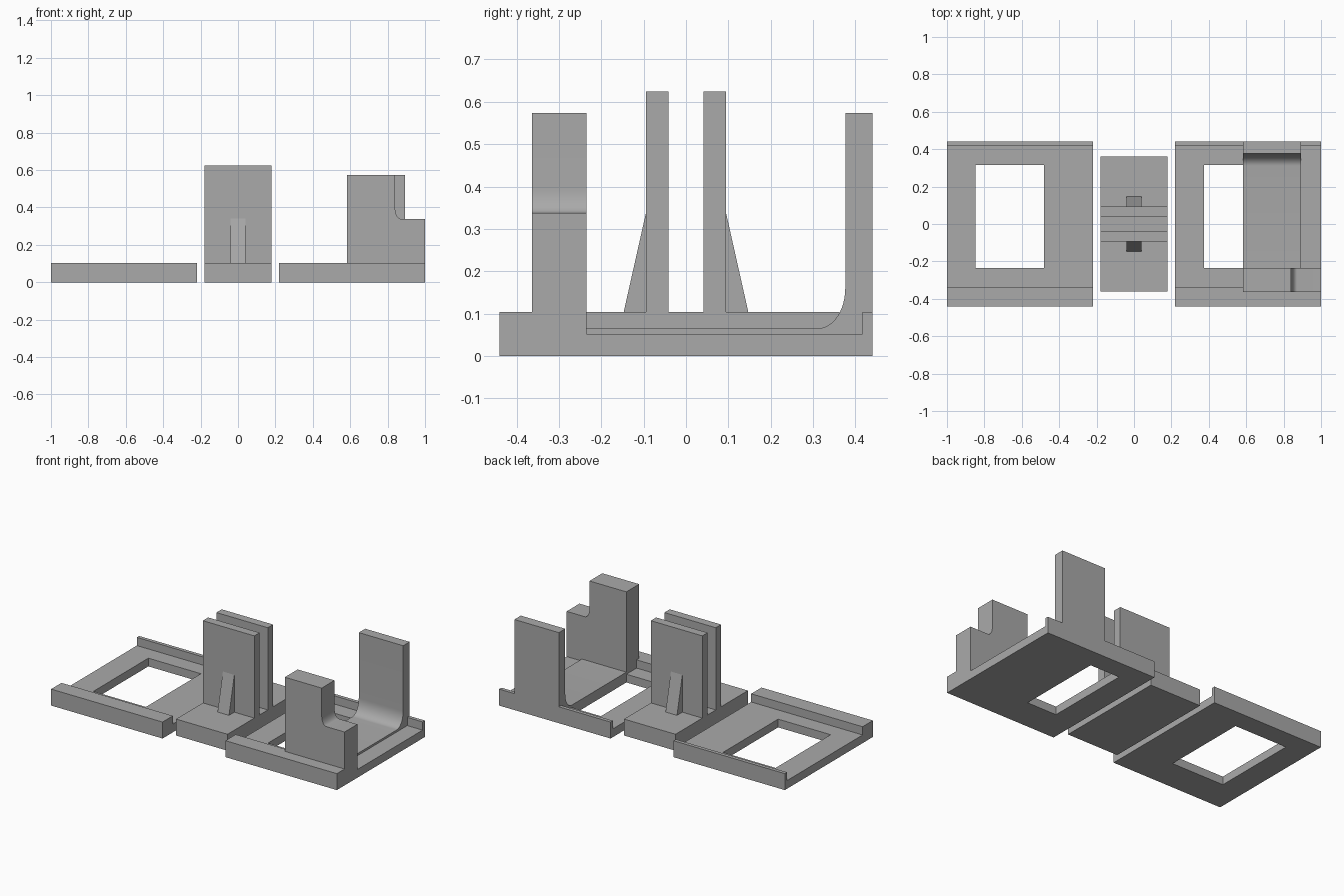
import bpy, bmesh, math
from mathutils import Vector

if "Cube" in bpy.data.objects:
    bpy.data.objects.remove(bpy.data.objects["Cube"])

grey = bpy.data.materials.new("plain grey")
grey.use_nodes = True
colour = (0.4, 0.4, 0.4, 1)
grey.diffuse_color = colour
grey.node_tree.nodes["Principled BSDF"].inputs["Base Color"].default_value = colour


def extrude(name, profile, axis, start, end):
    """Extrude a closed profile along x (profile is y, z) or y (profile is x, z)."""
    bm = bmesh.new()
    place = (lambda a, b: (start, a, b)) if axis == "x" else (lambda a, b: (a, start, b))
    face = bm.faces.new([bm.verts.new(place(a, b)) for a, b in profile])
    out = bmesh.ops.extrude_face_region(bm, geom=[face])
    step = Vector((end - start, 0, 0)) if axis == "x" else Vector((0, end - start, 0))
    bmesh.ops.translate(bm, vec=step, verts=[v for v in out["geom"] if isinstance(v, bmesh.types.BMVert)])
    bmesh.ops.recalc_face_normals(bm, faces=bm.faces)
    mesh = bpy.data.meshes.new(name)
    bm.to_mesh(mesh)
    bm.free()
    mesh.materials.append(grey)
    obj = bpy.data.objects.new(name, mesh)
    bpy.context.collection.objects.link(obj)
    return obj


def box(name, x0, x1, y0, y1, z0, z1):
    return extrude(name, [(y0, z0), (y1, z0), (y1, z1), (y0, z1)], "x", x0, x1)


def arc(ca, cb, ra, rb, start, end, steps=12):
    """Points on an elliptical arc, angles in degrees."""
    angles = [math.radians(start + (end - start) * i / steps) for i in range(steps + 1)]
    return [(ca + ra * math.cos(t), cb + rb * math.sin(t)) for t in angles]


def smooth(obj):
    bpy.ops.object.select_all(action="DESELECT")
    obj.select_set(True)
    bpy.context.view_layer.objects.active = obj
    bpy.ops.object.shade_smooth_by_angle(angle=math.radians(30))


FLOOR, RIM, FRONT, BACK = 0.052, 0.104, -0.44, 0.44

# Two channel plates with front and back rails, each with a window
tray = [(FRONT, 0), (BACK, 0), (BACK, RIM), (0.417, RIM), (0.417, FLOOR),
        (-0.337, FLOOR), (-0.337, RIM), (FRONT, RIM)]
for name, x0, x1, hole0, hole1 in (("right_plate", -1, -0.22, -0.848, -0.48),
                                   ("left_plate", 0.22, 1, 0.375, 0.582)):
    plate = extrude(name, tray, "x", x0, x1)
    cutter = box(name + "_window_cutter", hole0, hole1, -0.235, 0.315, -0.1, 0.2)
    cutter.hide_render = True
    cutter.hide_set(True)
    cut = plate.modifiers.new("window", "BOOLEAN")
    cut.operation = "DIFFERENCE"
    cut.solver = "EXACT"
    cut.object = cutter
    # Apply the cut and drop the helper
    bpy.context.view_layer.update()
    graph = bpy.context.evaluated_depsgraph_get()
    result = bpy.data.meshes.new_from_object(plate.evaluated_get(graph))
    plate.modifiers.clear()
    plate.data = result
    bpy.data.objects.remove(cutter)

# Centre stand: base, two upright panels, two wedge ribs
box("centre_base", -0.18, 0.18, -0.362, 0.362, 0, RIM)
for side, name in ((-1, "front"), (1, "back")):
    inner, outer = sorted((side * 0.041, side * 0.094))
    box(name + "_panel", -0.18, 0.18, inner, outer, RIM, 0.624)
    rib = [(side * 0.094, RIM), (side * 0.147, RIM), (side * 0.094, 0.34)]
    extrude(name + "_rib", rib, "x", -0.04, 0.04)

# Stepped block at the front of the left plate
step = [(0.582, FLOOR), (1, FLOOR), (1, 0.338)]
step += arc(0.872, 0.398, 0.032, 0.06, 270, 180)
step += [(0.84, 0.573), (0.582, 0.573)]
smooth(extrude("stepped_block", step, "y", -0.363, -0.235))

# Curved backrest: thin floor sheet sweeping up into a wall
sweep = [(-0.235, FLOOR), (BACK, FLOOR), (BACK, 0.573), (0.376, 0.573)]
sweep += arc(0.311, 0.16, 0.065, 0.095, 0, -90) + [(-0.235, 0.065)]
smooth(extrude("curved_back_wall", sweep, "x", 0.582, 0.893))
